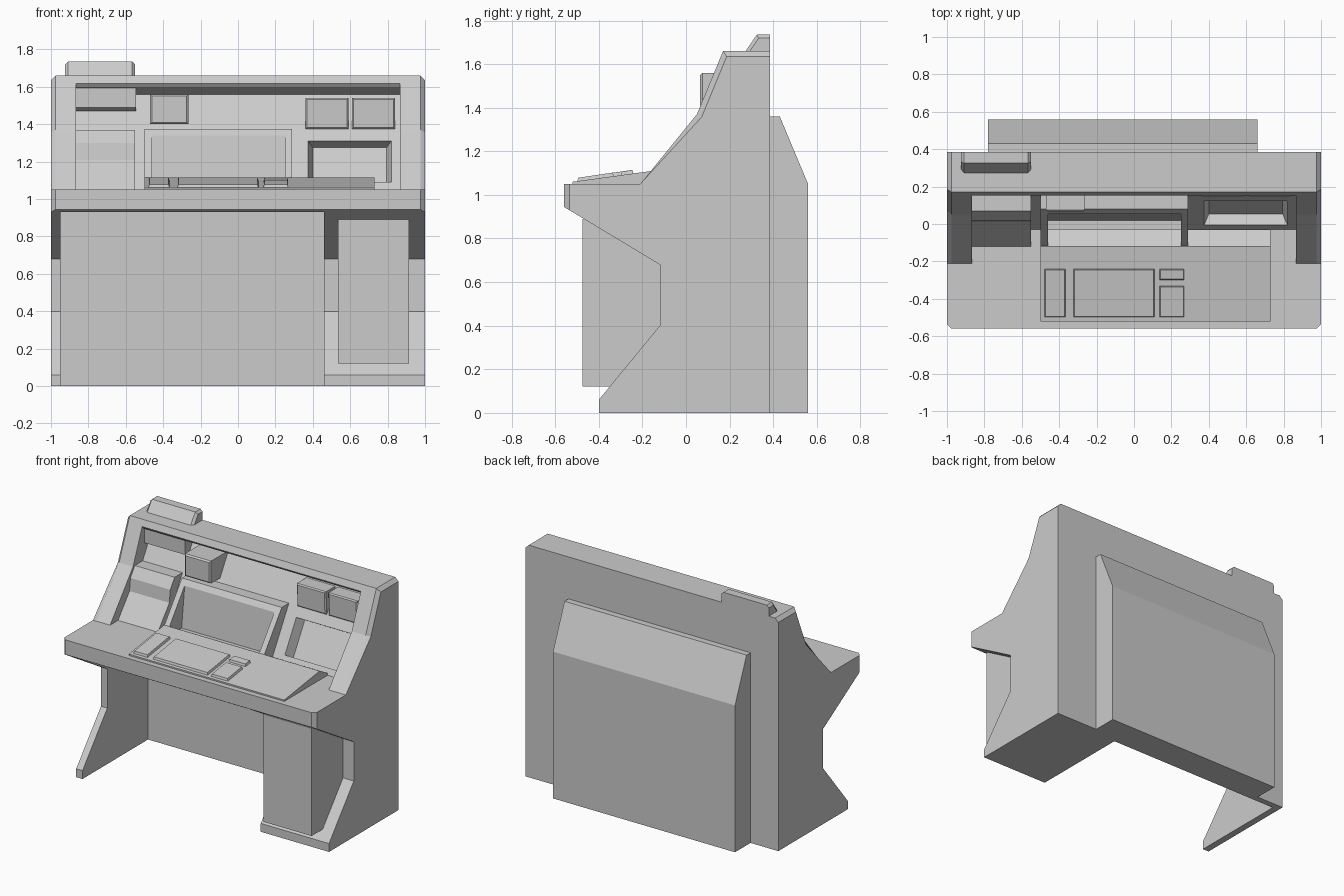
import bpy
import bmesh

if "Cube" in bpy.data.objects:
    bpy.data.objects.remove(bpy.data.objects["Cube"], do_unlink=True)

grey = bpy.data.materials.new("plain_grey")
grey.use_nodes = True
COLOUR = (0.6, 0.6, 0.6, 1)
grey.diffuse_color = COLOUR
grey.node_tree.nodes["Principled BSDF"].inputs["Base Color"].default_value = COLOUR


def prism(name, profile, x0, x1, bevel_rule=None, width=0.01):
    """Extrude a (y, z[, inset]) profile from x0 to x1, then chamfer edges chosen by rule."""
    bm = bmesh.new()
    pts = [(*p, 0)[:3] for p in profile]
    left = [bm.verts.new((x0 + i, y, z)) for y, z, i in pts]
    right = [bm.verts.new((x1 - i, y, z)) for y, z, i in pts]
    bm.faces.new(left)
    bm.faces.new(right)
    for k in range(len(pts)):
        j = (k + 1) % len(pts)
        bm.faces.new((left[k], left[j], right[j], right[k]))
    bmesh.ops.recalc_face_normals(bm, faces=bm.faces)
    if bevel_rule:
        edges = [e for e in bm.edges if bevel_rule(*[v.co for v in e.verts])]
        bmesh.ops.bevel(bm, geom=edges, offset=width, segments=1,
                        affect='EDGES', clamp_overlap=True)
    mesh = bpy.data.meshes.new(name)
    bm.to_mesh(mesh)
    bm.free()
    mesh.materials.append(grey)
    obj = bpy.data.objects.new(name, mesh)
    bpy.context.collection.objects.link(obj)
    return obj


def cut(obj, profile, x0, x1):
    """Subtract a prism from an object and bake the result."""
    cutter = prism("cutter", profile, x0, x1)
    cutter.hide_render = True
    mod = obj.modifiers.new("cut", 'BOOLEAN')
    mod.operation, mod.solver, mod.object = 'DIFFERENCE', 'EXACT', cutter
    graph = bpy.context.evaluated_depsgraph_get()
    mesh = bpy.data.meshes.new_from_object(obj.evaluated_get(graph))
    obj.modifiers.clear()
    obj.data = mesh
    bpy.data.objects.remove(cutter, do_unlink=True)


def box(y0, y1, z0, z1):
    return [(y0, z0), (y1, z0), (y1, z1), (y0, z1)]


# Console body: one side outline, chamfered on its outer upper and desk corners
def body_edges(a, b):
    same_side = abs(a.x - b.x) < 0.001
    upper = min(a.z, b.z) > 1.04 and max(a.z, b.z) > 1.1 and min(a.y, b.y) < 0.3
    upper = upper and max(a.z, b.z) - min(a.z, b.z) < 0.5
    desk_corner = max(a.y, b.y) < -0.55
    return same_side and (upper or desk_corner)


body = prism("console_body", [
    (-0.40, 0), (-0.40, 0.06), (-0.12, 0.40), (-0.12, 0.68), (-0.56, 0.945),
    (-0.56, 1.05), (-0.21, 1.05), (0.05, 1.37), (0.17, 1.66), (0.385, 1.66),
    (0.385, 0)], -1, 1, body_edges, 0.025)

# Knee space and instrument bay
cut(body, box(-1, 0.34, -0.5, 0.93), -0.95, 0.46)
cut(body, [(-0.21, 1.05), (-0.03, 1.05), (0.27, 1.56), (0.165, 1.60),
           (0.15, 1.62), (-0.3, 1.62)], -0.865, 0.865)

# Recessed screen on the right of the bay
cut(body, [(-0.023, 1.10, -0.007), (0.106, 1.32, -0.007),
           (0.183, 1.275, 0.025), (0.054, 1.055, 0.025)], 0.375, 0.82)

# Main screen housing with a wedge-shaped recess
recess = [(-0.3, 1.05), (0.02, 1.05), (0.055, 1.34), (-0.3, 1.34)]
housing = prism("main_screen_housing", [
    (-0.165, 1.05), (0.08, 1.375), (0.18, 1.375), (0.10, 1.05)], -0.5, 0.29)
for part in (housing, body):
    cut(part, recess, -0.46, 0.25)

# Left instrument unit and the overhead unit above it
prism("left_unit", [(-0.12, 1.05), (0.01, 1.21), (0.02, 1.30), (0.07, 1.37),
                    (0.18, 1.37), (0.0, 1.05)], -0.865, -0.55)
prism("overhead_unit", [(0.18, 1.49), (0.18, 1.61), (0.32, 1.61),
                        (0.27, 1.46), (0.235, 1.46)], -0.865, -0.545)

# Small monitors with chamfered fronts
prism("small_monitor", box(0.065, 0.29, 1.40, 1.56), -0.47, -0.265,
      lambda a, b: max(a.y, b.y) < 0.07)
for side, x in (("inner", 0.36), ("outer", 0.61)):
    prism(f"{side}_tilted_monitor", [(0.145, 1.54), (0.15, 1.375), (0.17, 1.375), (0.27, 1.54)],
          x, x + 0.23, lambda a, b: max(a.y, b.y) < 0.16, 0.008)

# Sloped control panel and its key pads
prism("control_panel", [(-0.52, 1.05), (-0.52, 1.06), (-0.12, 1.115),
                        (-0.03, 1.065), (-0.03, 1.05)], -0.5, 0.73)


def panel_z(y):
    return 1.06 + (y + 0.52) * 0.1375


for n, (x0, x1, y0, y1) in enumerate([
        (-0.48, -0.365, -0.5, -0.24), (-0.325, 0.11, -0.5, -0.24),
        (0.135, 0.27, -0.5, -0.33), (0.135, 0.27, -0.30, -0.24)]):
    prism(f"key_pad_{n + 1}", [
        (y0, panel_z(y0) - 0.005), (y1, panel_z(y1) - 0.005),
        (y1 - 0.006, panel_z(y1) + 0.016, 0.006),
        (y0 + 0.006, panel_z(y0) + 0.016, 0.006)], x0, x1)

# Drawer block, rear housing and top cap
prism("drawer_block", box(-0.475, -0.1, 0.12, 0.89), 0.535, 0.915)
prism("rear_housing", [(0.38, 0), (0.38, 1.36), (0.43, 1.36), (0.56, 1.05), (0.56, 0)],
      -0.78, 0.66)
prism("top_cap", [(0.27, 1.655), (0.325, 1.735), (0.385, 1.735), (0.385, 1.655)],
      -0.925, -0.55,
      lambda a, b: abs(a.x - b.x) < 0.001 and max(a.z, b.z) > 1.7 and min(a.y, b.y) < 0.35,
      0.016)
